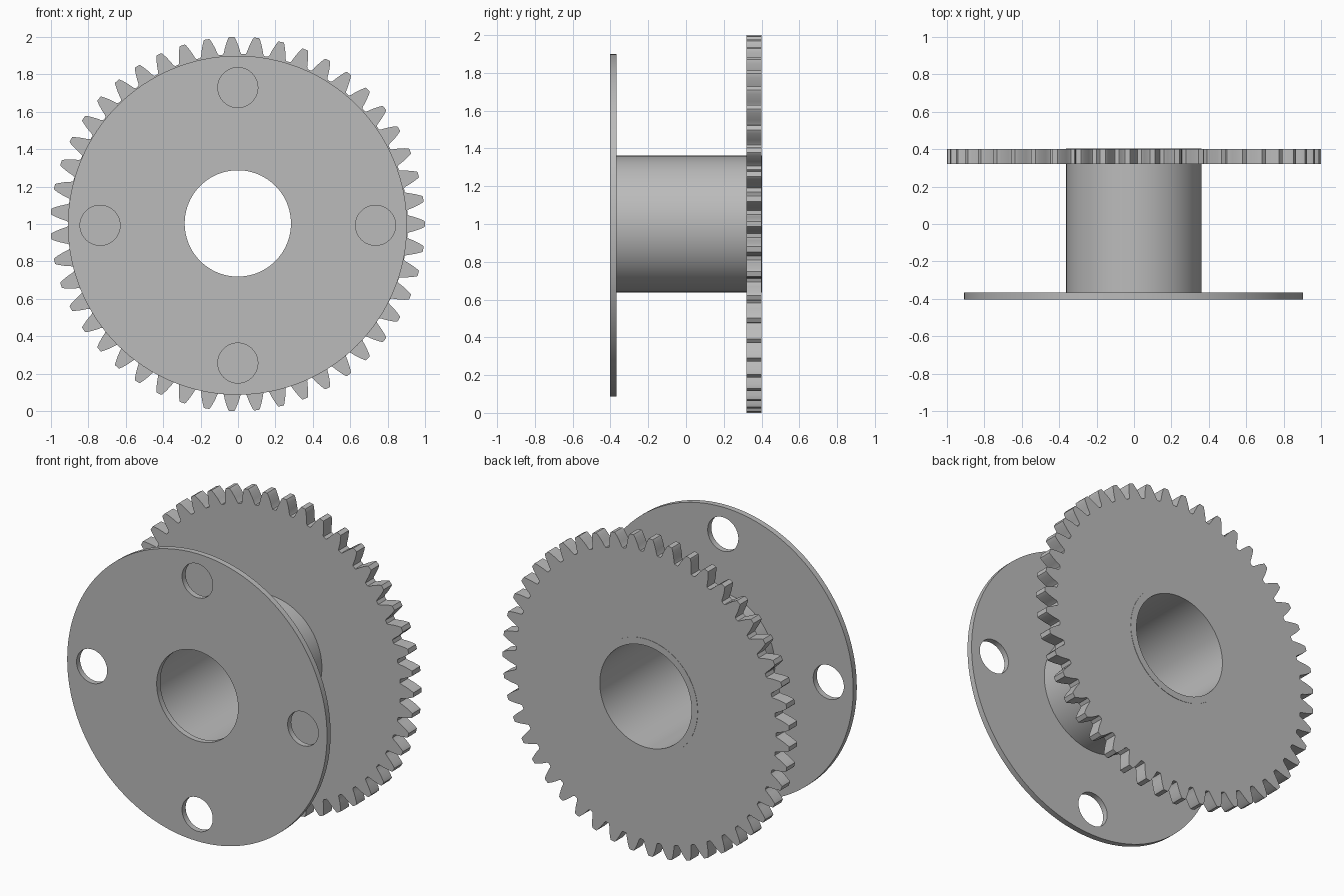
import bpy
import bmesh
from math import sin, cos, tau, pi, radians

cube = bpy.data.objects.get("Cube")
if cube:
    bpy.data.objects.remove(cube, do_unlink=True)

# One plain grey for every part
grey = bpy.data.materials.new("plain grey")
grey.use_nodes = True
grey.diffuse_color = (0.5, 0.5, 0.5, 1)
grey.node_tree.nodes["Principled BSDF"].inputs["Base Color"].default_value = grey.diffuse_color

TEETH = 47
MODULE = 2 / (TEETH + 2)
AXIS_X, AXIS_Z = -0.001, 1.0


def circle(radius, cx=0.0, cy=0.0, sides=96):
    return [(cx + radius * cos(tau * i / sides), cy + radius * sin(tau * i / sides))
            for i in range(sides)]


def gear_outline():
    """Closed outline: curved flanks, narrow tips, small flat valleys."""
    root = MODULE * (TEETH - 2.5) / 2
    # (height above root, half thickness) in modules, from base to tip
    flank = [(0, 1.22), (0.25, 1.08), (0.75, 0.95), (1.25, 0.79), (1.75, 0.6), (2.15, 0.42), (2.25, 0.34)]
    points = []
    for t in range(TEETH):
        mid = tau * t / TEETH
        sides = [(h, -w) for h, w in flank] + [(h, w) for h, w in reversed(flank)]
        for h, w in sides:
            r = root + h * MODULE
            a = mid + w * MODULE / r
            points.append((r * cos(a), r * sin(a)))
    return points


def plate(name, loops, y_front, y_back):
    """Extrude an outline with holes along y."""
    curve = bpy.data.curves.new(name, 'CURVE')
    curve.dimensions = '2D'
    curve.fill_mode = 'BOTH'
    curve.extrude = (y_back - y_front) / 2
    for loop in loops:
        spline = curve.splines.new('POLY')
        spline.points.add(len(loop) - 1)
        for p, (x, y) in zip(spline.points, loop):
            p.co = (x, y, 0, 1)
        spline.use_cyclic_u = True
    obj = bpy.data.objects.new(name, curve)
    bpy.context.collection.objects.link(obj)
    obj.location = (AXIS_X, (y_front + y_back) / 2, AXIS_Z)
    obj.rotation_euler = (pi / 2, 0, 0)
    bpy.ops.object.select_all(action='DESELECT')
    obj.select_set(True)
    bpy.context.view_layer.objects.active = obj
    bpy.ops.object.convert(target='MESH')
    obj = bpy.context.view_layer.objects.active

    # Weld the caps to the walls
    bm = bmesh.new()
    bm.from_mesh(obj.data)
    bmesh.ops.remove_doubles(bm, verts=bm.verts, dist=0.0001)
    bmesh.ops.recalc_face_normals(bm, faces=bm.faces)
    bm.to_mesh(obj.data)
    bm.free()
    obj.data.materials.clear()
    obj.data.materials.append(grey)
    bpy.ops.object.shade_smooth_by_angle(angle=radians(25))
    return obj


# Front flange with a centre hole and four round holes
DROP = -0.007
bolt_holes = [circle(0.107, 0.736 * cos(k * pi / 2), DROP + 0.736 * sin(k * pi / 2), 48)
              for k in range(4)]
plate("flange", [circle(0.906, -0.002, DROP, 128), circle(0.284, 0, 0.003)] + bolt_holes,
      -0.403, -0.367)

# Hollow hub, standing very slightly proud of the gear
plate("hub", [circle(0.362), circle(0.32)], -0.368, 0.403)

# Toothed wheel at the back
plate("gear", [gear_outline(), circle(0.355)], 0.32, 0.401)
